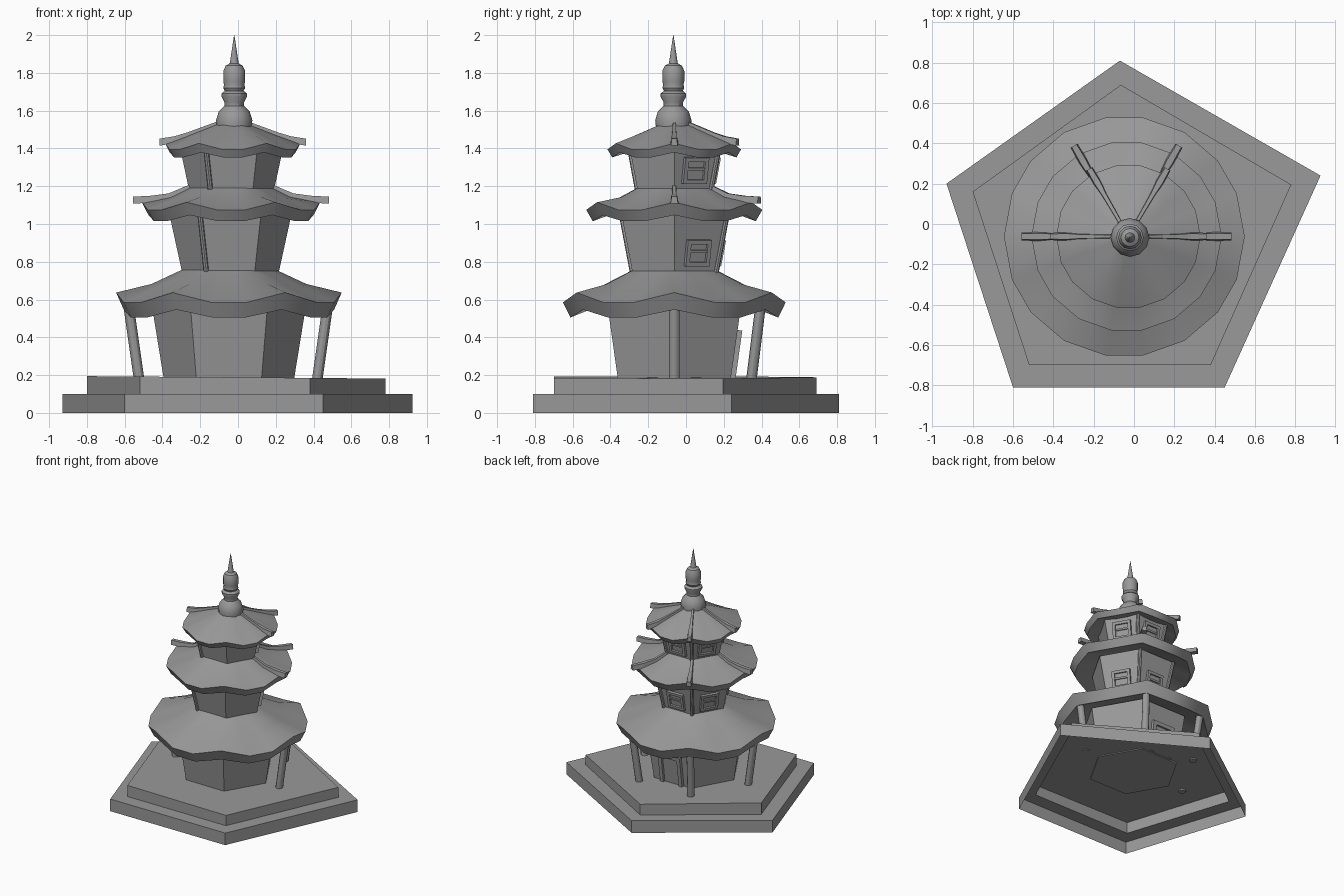
import bpy, bmesh
from math import sin, cos, radians, atan2, pi
from mathutils import Vector, Matrix

if "Cube" in bpy.data.objects:
    bpy.data.objects.remove(bpy.data.objects["Cube"], do_unlink=True)

stone = bpy.data.materials.new("grey_stone")
stone.use_nodes = True
GREY = (0.32, 0.32, 0.32, 1)
stone.diffuse_color = GREY
stone.node_tree.nodes["Principled BSDF"].inputs["Base Color"].default_value = GREY

CY = -0.062
HIPS = (0, 60, 120, 180)        # corners that carry ridges and pillars
BACK_SIDES = (30, 90, 150)      # wall faces that carry windows


def finish(name, bm, smooth=True):
    bmesh.ops.recalc_face_normals(bm, faces=bm.faces)
    mesh = bpy.data.meshes.new(name)
    bm.to_mesh(mesh)
    bm.free()
    mesh.materials.append(stone)
    obj = bpy.data.objects.new(name, mesh)
    bpy.context.collection.objects.link(obj)
    if smooth:
        bpy.ops.object.select_all(action='DESELECT')
        obj.select_set(True)
        bpy.context.view_layer.objects.active = obj
        bpy.ops.object.shade_smooth_by_angle(angle=radians(30))
    return obj


def loft(name, rings, start=True, end=True, closed=False, smooth=True):
    """Skin a list of equal-length point rings."""
    bm = bmesh.new()
    loops = [[bm.verts.new(p) for p in ring] for ring in rings]
    n = len(loops[0])
    pairs = list(zip(loops, loops[1:]))
    if closed:
        pairs.append((loops[-1], loops[0]))
    for a, b in pairs:
        for i in range(n):
            j = (i + 1) % n
            bm.faces.new((a[i], a[j], b[j], b[i]))
    if start and not closed:
        bm.faces.new(loops[0])
    if end and not closed:
        bm.faces.new(loops[-1])
    return finish(name, bm, smooth)


def polar(cx, r, deg, z):
    a = radians(deg)
    return Vector((cx + r * cos(a), CY + r * sin(a), z))


def bars(name, frame, boxes):
    """Boxes (centre u, centre v, width, height, depth) on a wall frame."""
    bm = bmesh.new()
    for u, v, w, h, d in boxes:
        m = frame @ Matrix.Translation((u, v, d / 2 - 0.01)) @ Matrix.Diagonal((w, h, d + 0.02, 1))
        bmesh.ops.create_cube(bm, size=1, matrix=m)
    return finish(name, bm, False)


def wall_frame(cx, deg, z, low, high):
    """Local axes on a leaning wall: x along, y up the wall, z outward."""
    (r0, z0), (r1, z1) = low, high
    r = (r0 + (r1 - r0) * (z - z0) / (z1 - z0)) * cos(pi / 6)
    out = polar(0, 1, deg, 0) - Vector((0, CY, 0))
    up = (out * (r1 - r0) * cos(pi / 6) + Vector((0, 0, z1 - z0))).normalized()
    side = Vector((0, 0, 1)).cross(out)
    m = Matrix((side, up, side.cross(up))).transposed().to_4x4()
    m.translation = polar(cx, r, deg, z)
    return m


# Open-bottomed, two-step pentagonal plinth
outer = [(-0.07, 0.81), (-0.93, 0.20), (-0.60, -0.81), (0.45, -0.81), (0.925, 0.24)]
inner = [(-0.065, 0.69), (-0.80, 0.16), (-0.52, -0.70), (0.38, -0.70), (0.78, 0.195)]
loft("plinth", [[(x, y, 0) for x, y in outer], [(x, y, 0.10) for x, y in outer],
                [(x, y, 0.10) for x, y in inner],
                [(x, y, 0.188 - 0.008 * x) for x, y in inner]], start=False, smooth=False)


# Six-sided storeys that widen upwards: centre x, (radius, z) low and high
def storey(name, cx, low, high):
    loft(name, [[polar(cx, r, 60 * i, z) for i in range(6)] for r, z in (low, high)], smooth=False)


LEVELS = [("lower", -0.048, (0.345, 0.18), (0.41, 0.58)),
          ("middle", -0.040, (0.255, 0.74), (0.325, 1.06)),
          ("upper", -0.034, (0.225, 1.18), (0.272, 1.40))]
for label, cx, low, high in LEVELS:
    storey(label + "_storey", cx, low, high)


# Wavy roofs: each hexagon side has three segments, rounded out at the eaves
def roof_ring(cx, r, z, roundness, lift):
    ring = []
    for i in range(6):
        a, b = polar(cx, r, 60 * i, z), polar(cx, r, 60 * i + 60, z)
        for k, deg in enumerate((0, 21, 39)):
            p = a.lerp(b, k / 3).lerp(polar(cx, r, 60 * i + deg, z), roundness)
            p.z += 0 if k else lift
            ring.append(p)
    return ring


def roof(name, cx, top, mid, eave, lift, lip, under):
    (r2, z2), (dr, dz) = eave, lip
    rows = [(*top, 0.1, 0), (*mid, 0.6, lift * 0.2), (r2, z2, 1, lift),
            (r2 - dr, z2 - dz, 1, lift * 0.8), (*under, 0.2, 0)]
    loft(name, [roof_ring(cx, *row) for row in rows], closed=True)


roof("lower_roof", -0.048, (0.25, 0.757), (0.41, 0.672), (0.597, 0.585), 0.052, (0.04, 0.08), (0.25, 0.64))
roof("middle_roof", -0.037, (0.21, 1.197), (0.32, 1.135), (0.472, 1.075), 0.04, (0.035, 0.06), (0.2, 1.11))
roof("upper_roof", -0.028, (0.09, 1.525), (0.23, 1.465), (0.358, 1.395), 0.032, (0.025, 0.042), (0.09, 1.43))


# Hip ridges, broader toward their tips
def ridge(name, cx, deg, path):
    rings = []
    across = polar(0, 1, deg + 90, 0) - Vector((0, CY, 0))
    for r, z, w in path:
        p = polar(cx, r, deg, z)
        rings.append([p + across * s * w / 2 + Vector((0, 0, h))
                      for s, h in ((-1, -0.02), (1, -0.02), (0.7, 0.017), (-0.7, 0.017))])
    loft(name, rings, smooth=False)


for deg in HIPS:
    ridge(f"middle_ridge_{deg}", -0.037, deg,
          [(0.2, 1.20, 0.025), (0.33, 1.145, 0.03), (0.43, 1.132, 0.045), (0.52, 1.128, 0.04)])
    ridge(f"upper_ridge_{deg}", -0.028, deg,
          [(0.07, 1.53, 0.02), (0.24, 1.468, 0.028), (0.31, 1.447, 0.042), (0.387, 1.435, 0.036)])

# Leaning pillars under the lowest eaves
for deg in HIPS:
    loft(f"pillar_{deg}", [[polar(-0.052, r, deg, z) + Vector((0.028 * cos(k * pi / 6), 0.028 * sin(k * pi / 6), 0))
                            for k in range(12)] for r, z in ((0.472, 0.18), (0.53, 0.585))])

# Slim posts on the corners of the two upper storeys
for label, cx, (r0, z0), (r1, z1) in LEVELS[1:]:
    for deg in (60, 120, 240):
        loft(f"{label}_corner_post_{deg}",
             [[polar(cx, r, deg, z) + Vector((0.014 * cos(k * pi / 4), 0.014 * sin(k * pi / 4), 0))
               for k in range(8)] for r, z in ((r0, z0), (r1, z1))])

# Two-pane windows with raised frames
for (label, cx, low, high), z in zip(LEVELS[1:], (0.848, 1.285)):
    for deg in BACK_SIDES:
        w, h, b = 0.145, 0.14, 0.022
        parts = [(s * (w - b) / 2, 0, b, h, 0.02) for s in (-1, 1)]
        parts += [(0, s * (h - b) / 2, w, b, 0.02) for s in (-1, 1)]
        parts += [(0, 0.008, w - b, 0.014, 0.016), (0, 0, w - b, h - b, 0.005)]
        bars(f"{label}_window_{deg}", wall_frame(cx, deg, z, low, high), parts)

# Door with jambs and lintel at the back
label, cx, low, high = LEVELS[0]
bars("door", wall_frame(cx, 90, 0.31, low, high),
     [(-0.085, 0, 0.03, 0.25, 0.025), (0.085, 0, 0.03, 0.25, 0.025),
      (0, 0.115, 0.2, 0.03, 0.025), (0, -0.01, 0.15, 0.23, 0.006)])

# Turned finial: ball, collar, drum and spike
PROFILE = [(0.092, 1.51), (0.096, 1.55), (0.082, 1.595), (0.052, 1.625), (0.052, 1.645),
           (0.068, 1.675), (0.068, 1.69), (0.05, 1.705), (0.058, 1.72), (0.054, 1.738),
           (0.058, 1.755), (0.058, 1.81), (0.045, 1.838), (0.024, 1.85), (0.022, 1.86), (0.001, 2.0)]
loft("finial", [[Vector((-0.02 + r * cos(k * pi / 6), -0.067 + r * sin(k * pi / 6), z)) for k in range(12)]
                for r, z in PROFILE])
